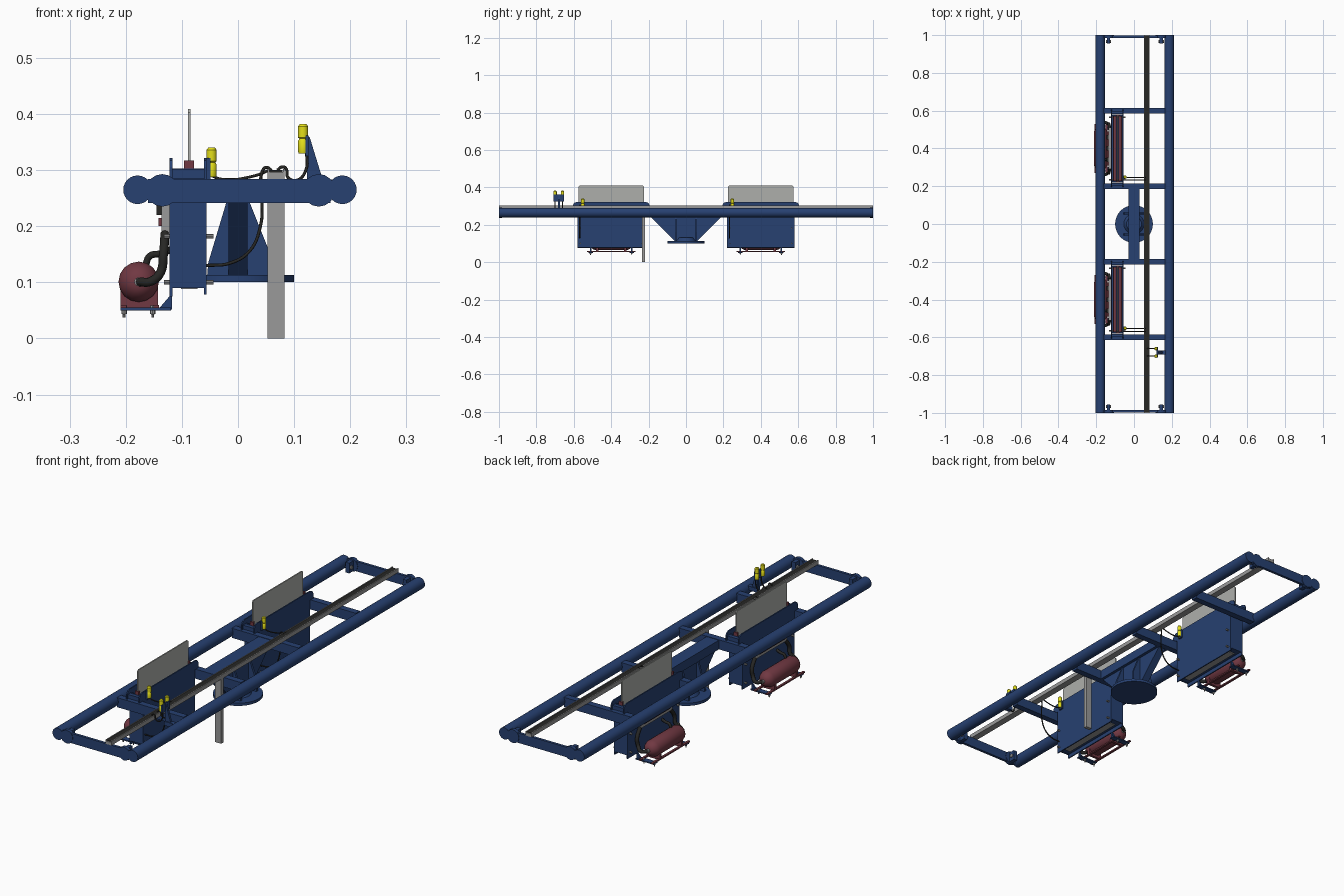
import bpy, bmesh, math
from mathutils import Vector

if "Cube" in bpy.data.objects:
    bpy.data.objects.remove(bpy.data.objects["Cube"])


def material(name, rgb):
    m = bpy.data.materials.new(name)
    m.diffuse_color = (*rgb, 1)
    m.use_nodes = True
    m.node_tree.nodes["Principled BSDF"].inputs["Base Color"].default_value = m.diffuse_color
    return m


BLUE = material("navy_paint", (0.02, 0.052, 0.165))
RED = material("dark_red_paint", (0.165, 0.04, 0.055))
GREY = material("aluminium_grey", (0.32, 0.32, 0.32))
SHEET = material("pale_sheet", (0.42, 0.43, 0.41))
BLACK = material("black_rubber", (0.02, 0.02, 0.018))
YELLOW = material("yellow", (0.78, 0.74, 0.01))


def finish(name, bm, mat, smooth=False):
    bmesh.ops.recalc_face_normals(bm, faces=bm.faces)
    me = bpy.data.meshes.new(name)
    bm.to_mesh(me)
    bm.free()
    me.materials.append(mat)
    ob = bpy.data.objects.new(name, me)
    bpy.context.collection.objects.link(ob)
    if smooth:
        bpy.ops.object.select_all(action='DESELECT')
        bpy.context.view_layer.objects.active = ob
        ob.select_set(True)
        bpy.ops.object.shade_smooth_by_angle(angle=math.radians(35))
    return ob


def box(name, x, y, z, mat):
    """Box from (min, max) ranges."""
    bm = bmesh.new()
    bmesh.ops.create_cube(bm, size=1)
    for v in bm.verts:
        v.co = [(r[0] + r[1]) / 2 + c * (r[1] - r[0]) for r, c in zip((x, y, z), v.co)]
    return finish(name, bm, mat)


def lathe(name, start, axis, profile, mat, n=20):
    """Solid of revolution: profile of (distance, radius) along axis."""
    bm = bmesh.new()
    rot = Vector((0, 0, 1)).rotation_difference(Vector(axis))
    rings = [[bm.verts.new(Vector(start) + rot @ Vector((r * math.cos(2 * math.pi * i / n),
              r * math.sin(2 * math.pi * i / n), d))) for i in range(n)] for d, r in profile]
    for a, b in zip(rings, rings[1:]):
        for i in range(n):
            bm.faces.new((a[i], a[(i + 1) % n], b[(i + 1) % n], b[i]))
    bm.faces.new(rings[0])
    bm.faces.new(rings[-1])
    return finish(name, bm, mat, True)


def rod(name, start, axis, length, r, mat, n=20):
    return lathe(name, start, axis, [(0, r), (length, r)], mat, n)


def prism(name, pts, axis, lo, hi, mat):
    """Extrude a 2D outline along x (points are y,z) or y (points are x,z)."""
    bm = bmesh.new()
    place = (lambda p, t: (t, p[0], p[1])) if axis == 'x' else (lambda p, t: (p[0], t, p[1]))
    a, b = [[bm.verts.new(place(p, t)) for p in pts] for t in (lo, hi)]
    bm.faces.new(a)
    bm.faces.new(b)
    for i in range(len(pts)):
        j = (i + 1) % len(pts)
        bm.faces.new((a[i], a[j], b[j], b[i]))
    return finish(name, bm, mat)


def hose(name, pts, r):
    """Round bezier hose turned into a mesh."""
    cu = bpy.data.curves.new(name, 'CURVE')
    cu.dimensions = '3D'
    cu.bevel_depth, cu.bevel_resolution, cu.resolution_u = r, 2, 6
    cu.use_fill_caps = True
    sp = cu.splines.new('BEZIER')
    sp.bezier_points.add(len(pts) - 1)
    for bp, p in zip(sp.bezier_points, pts):
        bp.co = p
        bp.handle_left_type = bp.handle_right_type = 'AUTO'
    cu.materials.append(BLACK)
    ob = bpy.data.objects.new(name, cu)
    bpy.context.collection.objects.link(ob)
    bpy.ops.object.select_all(action='DESELECT')
    bpy.context.view_layer.objects.active = ob
    ob.select_set(True)
    bpy.ops.object.convert(target='MESH')


def button(name, x, y, z):
    """Yellow two-stage sensor head on a black collar."""
    lathe(name, (x, y, z), (0, 0, 1), [(0, .008), (.004, .009), (.022, .009), (.026, .0065),
          (.028, .009), (.048, .009), (.052, .006)], YELLOW, 12)


# main frame: long tubes, end plates with round ears, cross members
for side, x in (("left", -.179), ("right", .186)):
    rod(side + "_tube", (x, -1, .265), (0, 1, 0), 2, .0255, BLUE, 24)
for s, end in ((-1, "front"), (1, "back")):
    y = s * .992
    box(end + "_end_bar", (-.16, .165), (y - .006, y + .006), (.241, .284), BLUE)
    for x in (-.135, .144):
        rod(end + "_end_ear", (x, y - .008, .264), (0, 1, 0), .016, .029, BLUE, 16)
        box(end + "_ear_lug", (x - .009, x + .009), sorted((s * .955, s * .99)), (.24, .285), BLUE)
        rod(end + "_lug_bolt", (x - .014, s * .967, .262), (1, 0, 0), .028, .008, GREY, 10)
    for y in (.2, .6):
        box(end + "_cross_member", (-.16, .165), (s * y - .014, s * y + .014), (.241, .283), BLUE)

# centre pedestal
box("pedestal_beam", (-.03, .03), (-.19, .19), (.241, .281), BLUE)
prism("pedestal_web", [(-.188, .242), (.188, .242), (.06, .112), (-.06, .112)], 'x', -.017, .017, BLUE)
for y in (-.055, .055):
    prism("pedestal_gusset", [(-.055, .112), (.055, .112), (.053, .162), (.021, .242),
          (-.021, .242), (-.053, .135)], 'y', y - .005, y + .005, BLUE)
rod("pedestal_disc", (0, 0, .101), (0, 0, 1), .012, .1, BLUE, 32)
lathe("pedestal_boss", (0, 0, .112), (0, 0, 1), [(0, .055), (.02, .04)], BLUE)

# cable rail and its support leg
box("cable_rail", (.053, .083), (-1, 1), (.284, .297), GREY)
for x in (.053, .08):
    box("rail_lip", (x, x + .003), (-1, 1), (.296, .302), GREY)
box("cable_bundle", (.0565, .0795), (-.995, .995), (.296, .3), BLACK)
box("rail_leg", (.053, .083), (-.236, -.22), (0, .286), GREY)

# two identical screen units
for cy in (-.4, .4):
    # housing
    box("housing_front_panel", (-.061, -.056), (cy - .18, cy + .18), (.078, .29), BLUE)
    box("housing_back_panel", (-.122, -.117), (cy - .18, cy + .18), (.075, .29), BLUE)
    for x in (-.122, -.061):
        prism("rounded_flange", [(cy - .205, .283), (cy + .205, .283), (cy + .205, .306),
              (cy + .198, .317), (cy + .185, .322), (cy - .185, .322), (cy - .198, .317),
              (cy - .205, .306)], 'x', x, x + .005, BLUE)
    for y in (cy - .18, cy + .175):
        box("housing_side", (-.12, -.058), (y, y + .005), (.09, .303), BLUE)
    for s in (-1, 1):
        box("flange_tie", (-.12, -.058), (cy + s * .19 - .008, cy + s * .19 + .008), (.285, .302), BLUE)
    box("housing_floor", (-.12, -.058), (cy - .178, cy + .178), (.092, .098), BLUE)
    box("floor_seal", (-.102, -.072), (cy - .15, cy + .15), (.088, .093), GREY)
    # sheet and guide rollers
    prism("lift_sheet", [(cy - .175, .1), (cy + .175, .1), (cy + .175, .403), (cy + .169, .409),
          (cy - .169, .409), (cy - .175, .403)], 'x', -.0895, -.0845, SHEET)
    for x in (-.101, -.073):
        rod("guide_roller", (x, cy - .172, .292), (0, 1, 0), .344, .009, RED, 12)
    for s in (-1, 1):
        box("sheet_guide", (-.096, -.078), (cy + s * .176 - .004, cy + s * .176 + .004), (.3, .317), RED)
        for z in (.1, .182):
            rod("panel_bolt", (-.132, cy + s * .165, z), (1, 0, 0), .088, .004, GREY, 8)
    # valve block on the back
    box("valve_block", (-.136, -.121), (cy - .11, cy + .11), (.185, .242), GREY)
    box("valve_strip", (-.142, -.135), (cy - .09, cy + .09), (.2, .215), RED)
    for i in range(-1, 2):
        box("valve_coil", (-.145, -.135), (cy + i * .06 - .012, cy + i * .06 + .012), (.22, .24), BLACK)
    # air tank with domed ends and cradle
    lathe("air_tank", (-.177, cy - .115, .101), (0, 1, 0), [(0, .012), (.006, .022), (.016, .031),
          (.03, .036), (.2, .036), (.214, .031), (.224, .022), (.23, .012)], RED, 16)
    for s in (-1, 1):
        y = cy + s * .075
        prism("tank_saddle", [(-.209, .055), (-.143, .055), (-.143, .098), (-.209, .088)],
              'y', y - .006, y + .006, RED)
        y = cy + s * .11
        box("cradle_arm", (-.209, -.119), (y - .012, y + .012), (.05, .055), BLUE)
        prism("cradle_gusset", [(-.142, .052), (-.118, .052), (-.118, .08)], 'y', y - .004, y + .004, BLUE)
        for x in (-.203, -.152):
            lathe("cradle_bolt", (x, y, .037), (0, 0, 1), [(0, .0025), (.006, .0025), (.007, .005),
                  (.022, .005)], GREY, 8)
        rod("tank_port", (-.177, cy + s * .112, .101), (0, s, 0), .014, .008, GREY, 10)
    for x in (-.209, -.151):
        box("cradle_rail", (x, x + .01), (cy - .13, cy + .13), (.054, .06), RED)
    # hoses
    for s in (-1, 1):
        y = cy + s * .13
        hose("tank_hose", [(-.177, cy + s * .122, .101), (-.155, y + s * .008, .102),
             (-.138, y, .118), (-.133, y, .15), (-.13, cy + s * .105, .188)], .008)
    hose("tank_branch_hose", [(-.165, cy - .06, .13), (-.157, cy - .06, .147), (-.14, cy - .06, .151),
         (-.12, cy - .06, .158)], .006)
    y = cy - .168
    hose("signal_cable", [(-.056, y, .13), (-.015, y, .134), (.02, y, .155), (.04, y, .2),
         (.043, y, .25), (.043, y, .297), (.05, y, .305), (.06, y, .299)], .0028)
    # end-position sensor
    button("sheet_sensor", -.047, cy - .152, .288)
    box("sensor_bracket", (-.057, -.049), (cy - .162, cy - .142), (.282, .322), BLUE)
    hose("sensor_cable", [(-.047, cy - .152, .29), (-.03, cy - .153, .284), (.03, cy - .153, .29),
         (.06, cy - .153, .302)], .0025)

# control post with two sensor heads
prism("post_gusset", [(.123, .27), (.155, .27), (.128, .358), (.123, .362)], 'y', -.685, -.675, BLUE)
box("post_plate", (.12, .126), (-.708, -.652), (.325, .362), BLUE)
box("post_arm", (.122, .17), (-.69, -.67), (.265, .283), BLUE)
for y in (-.7, -.66):
    button("post_sensor", .116, y, .33)
    hose("post_cable", [(.122, y, .335), (.121, y, .3), (.105, y, .282), (.089, y, .287),
         (.086, y, .302), (.08, y, .306), (.07, y, .3)], .0027)
